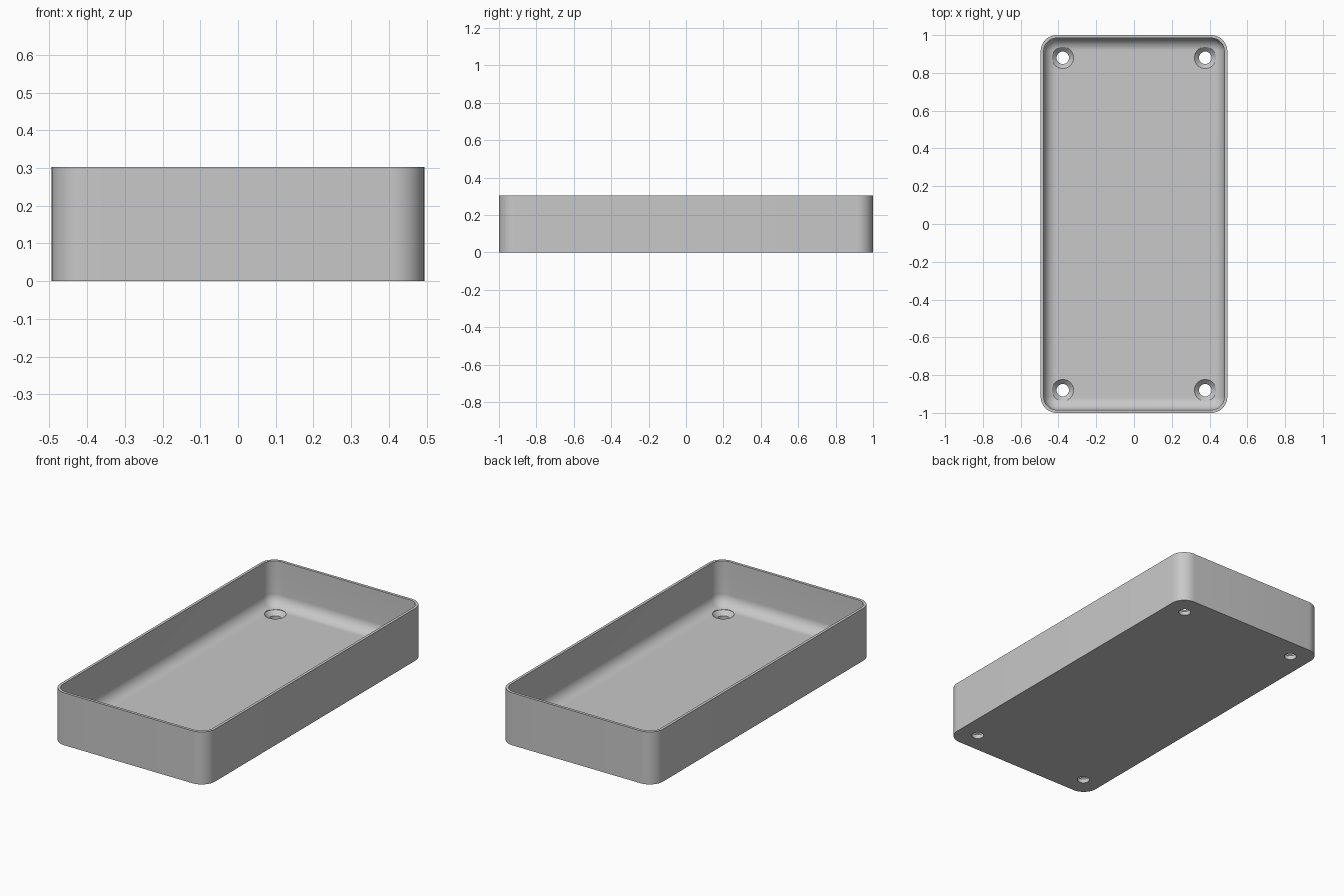
import bpy
import bmesh
from math import cos, sin, pi, radians

cube = bpy.data.objects.get("Cube")
if cube:
    bpy.data.objects.remove(cube, do_unlink=True)

HALF_X, HALF_Y, HEIGHT = 0.494, 1.0, 0.303
CORNER, WALL, FLOOR, FILLET = 0.085, 0.016, 0.048, 0.065
HOLE_X, HOLE_Y, HOLE_R, SINK_R = 0.377, 0.88, 0.033, 0.057
STEPS = 12

grey = bpy.data.materials.new("light grey")
grey.use_nodes = True
colour = (0.58, 0.58, 0.58, 1)
grey.diffuse_color = colour
grey.node_tree.nodes["Principled BSDF"].inputs["Base Color"].default_value = colour


def rounded_ring(bm, inset, z):
    """Rounded rectangle of vertices, moved inward by inset."""
    r = CORNER - inset
    ring = []
    for quarter, (sx, sy) in enumerate([(1, 1), (-1, 1), (-1, -1), (1, -1)]):
        for i in range(STEPS + 1):
            a = (quarter + i / STEPS) * pi / 2
            ring.append(bm.verts.new((sx * (HALF_X - CORNER) + r * cos(a),
                                      sy * (HALF_Y - CORNER) + r * sin(a), z)))
    return ring


def circle_ring(bm, x, y, r, z, n=48):
    return [bm.verts.new((x + r * cos(2 * pi * i / n), y + r * sin(2 * pi * i / n), z))
            for i in range(n)]


def skin(bm, rings):
    """Join rings in order and cap both ends."""
    for low, high in zip(rings, rings[1:]):
        for i in range(len(low)):
            j = (i + 1) % len(low)
            bm.faces.new((low[i], low[j], high[j], high[i]))
    bm.faces.new(rings[0][::-1])
    bm.faces.new(rings[-1])


def make_object(name, bm):
    bmesh.ops.recalc_face_normals(bm, faces=bm.faces)
    mesh = bpy.data.meshes.new(name)
    bm.to_mesh(mesh)
    bm.free()
    obj = bpy.data.objects.new(name, mesh)
    bpy.context.collection.objects.link(obj)
    mesh.materials.append(grey)
    return obj


# Open tray: outer wall, rim, inner wall, filleted floor
bm = bmesh.new()
profile = [(0, 0), (0, HEIGHT), (WALL, HEIGHT)]
for i in range(STEPS + 1):
    a = i / STEPS * pi / 2
    profile.append((WALL + FILLET * (1 - cos(a)), FLOOR + FILLET * (1 - sin(a))))
skin(bm, [rounded_ring(bm, inset, z) for inset, z in profile])
tray = make_object("tray", bm)

# Countersunk screw holes in the four corners
bm = bmesh.new()
sink_bottom = FLOOR - (SINK_R - HOLE_R)
hole_profile = [(HOLE_R, -0.1), (HOLE_R, sink_bottom), (SINK_R, FLOOR), (SINK_R, FLOOR + 0.1)]
for sx in (-1, 1):
    for sy in (-1, 1):
        skin(bm, [circle_ring(bm, sx * HOLE_X, sy * HOLE_Y, r, z) for r, z in hole_profile])
cutter = make_object("screw_hole_cutter", bm)
cutter.hide_render = True

cut = tray.modifiers.new("screw holes", "BOOLEAN")
cut.operation = "DIFFERENCE"
cut.solver = "EXACT"
cut.object = cutter

bpy.ops.object.select_all(action="DESELECT")
tray.select_set(True)
bpy.context.view_layer.objects.active = tray
bpy.ops.object.modifier_apply(modifier=cut.name)
bpy.data.objects.remove(cutter, do_unlink=True)
bpy.ops.object.shade_smooth_by_angle(angle=radians(30))
